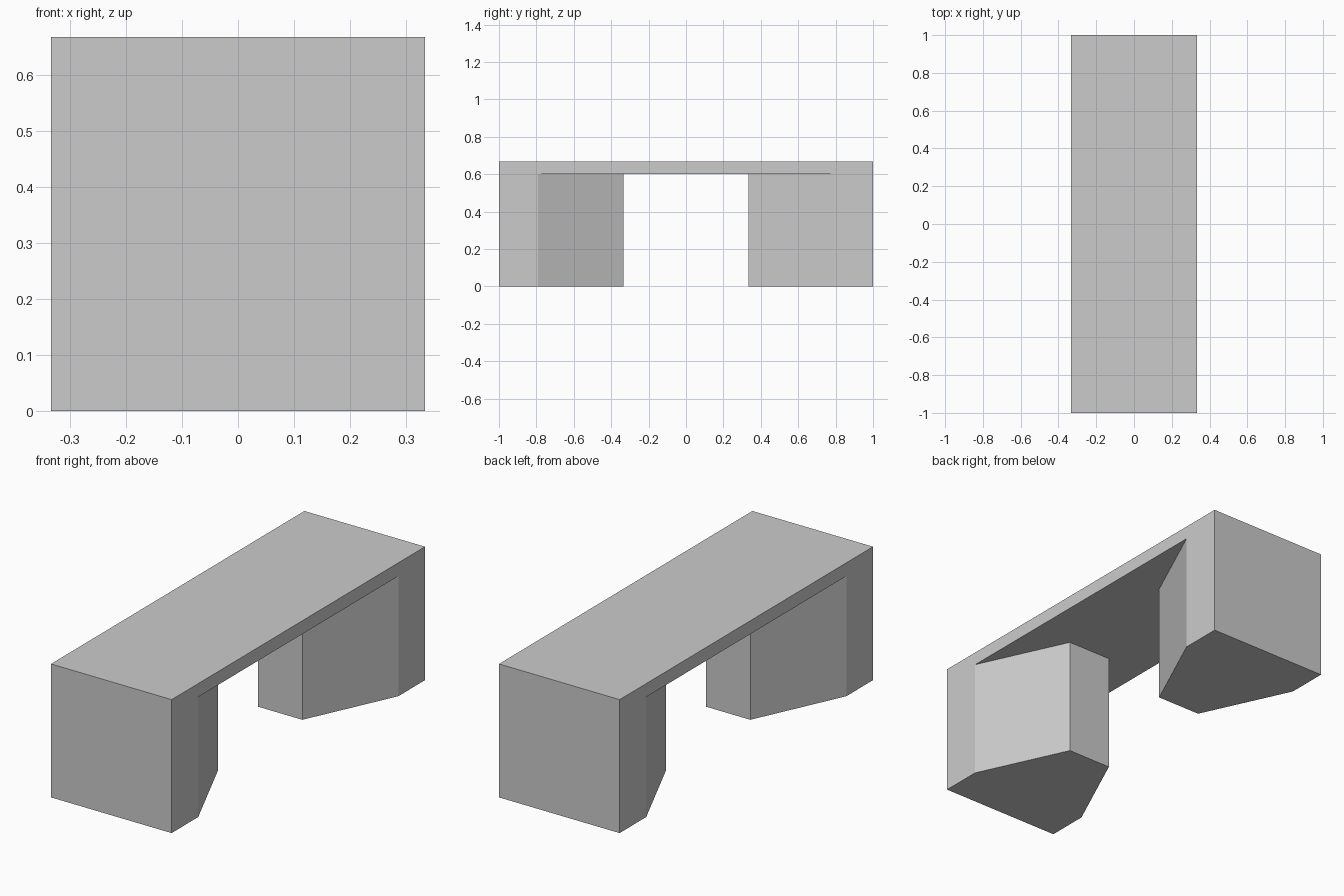
import bpy, bmesh

if "Cube" in bpy.data.objects:
    bpy.data.objects.remove(bpy.data.objects["Cube"])

HALF_W, HALF_L, HEIGHT = 1 / 3, 1.0, 2 / 3
UNDERSIDE = 0.6          # underside of the thin deck
LEG_IN_W, LEG_IN_Y = 0.122, 1 / 3   # narrow inner end of each leg
TAPER_Y = 0.79           # where the taper meets the long side


def prism(name, profile, z0, z1):
    bm = bmesh.new()
    base = bm.faces.new([bm.verts.new((x, y, z0)) for x, y in profile])
    top = bmesh.ops.extrude_face_region(bm, geom=[base])["geom"]
    bmesh.ops.translate(bm, vec=(0, 0, z1 - z0),
                        verts=[v for v in top if isinstance(v, bmesh.types.BMVert)])
    bmesh.ops.recalc_face_normals(bm, faces=bm.faces)
    mesh = bpy.data.meshes.new(name)
    bm.to_mesh(mesh)
    bm.free()
    obj = bpy.data.objects.new(name, mesh)
    bpy.context.collection.objects.link(obj)
    return obj


# Solid block: deck and both legs
bridge = prism("bridge_block",
               [(-HALF_W, -HALF_L), (HALF_W, -HALF_L), (HALF_W, HALF_L), (-HALF_W, HALF_L)],
               0, HEIGHT)

# Hourglass opening, flared past the sides so it cuts cleanly
out_x = 0.4
out_y = LEG_IN_Y + (TAPER_Y - LEG_IN_Y) * (out_x - LEG_IN_W) / (HALF_W - LEG_IN_W)
right = [(out_x, -out_y), (out_x, out_y), (LEG_IN_W, LEG_IN_Y)]
left = [(-LEG_IN_W, LEG_IN_Y), (-out_x, out_y), (-out_x, -out_y)]
opening = prism("opening_cutter",
                right + left + [(-LEG_IN_W, -LEG_IN_Y), (LEG_IN_W, -LEG_IN_Y)],
                -0.1, UNDERSIDE)
opening.hide_render = True

# Cut the opening and discard the cutter
cut = bridge.modifiers.new("opening", "BOOLEAN")
cut.operation = "DIFFERENCE"
cut.solver = "EXACT"
cut.object = opening
bpy.context.view_layer.objects.active = bridge
bpy.ops.object.modifier_apply(modifier=cut.name)
bpy.data.objects.remove(opening)
